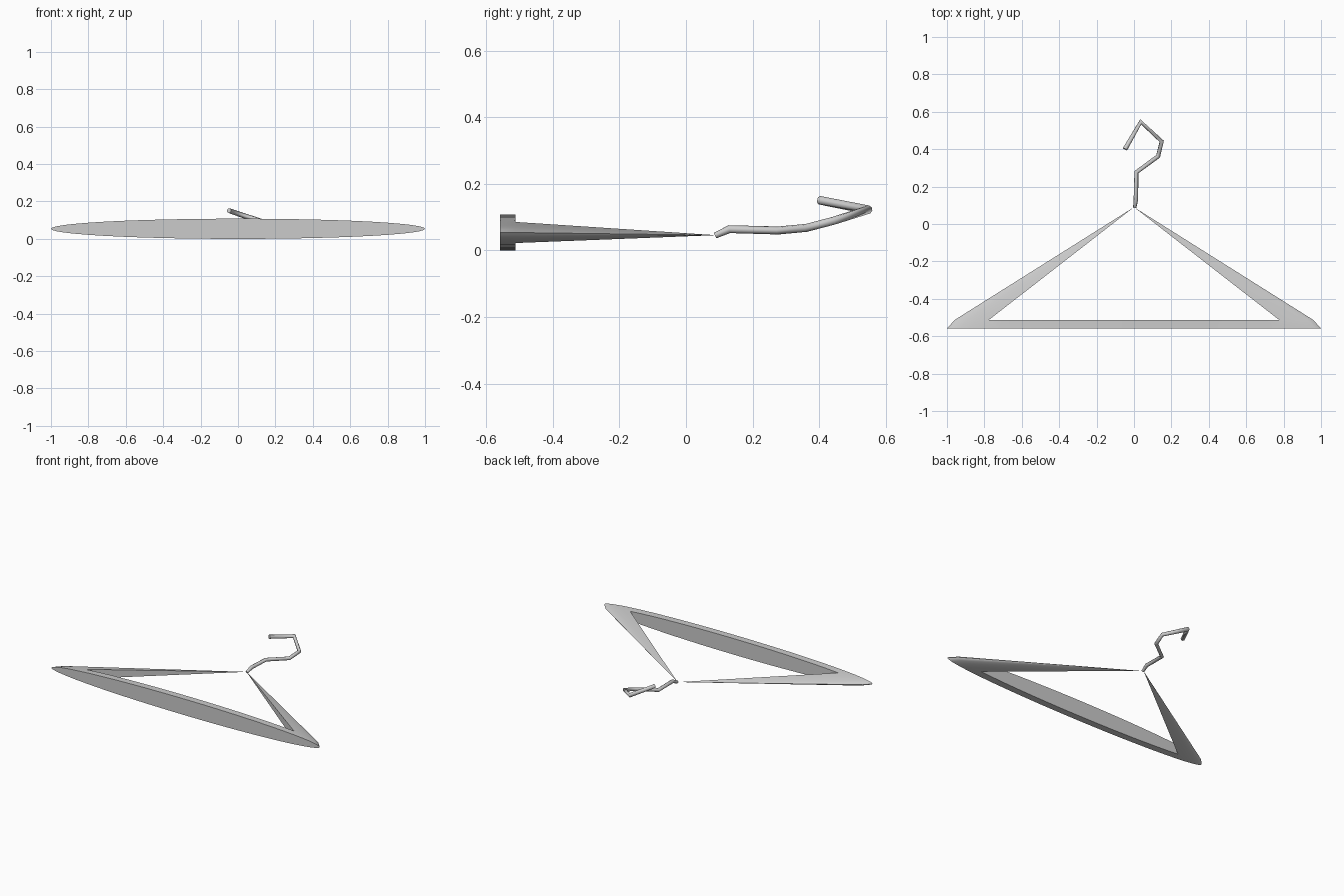
import bpy, bmesh, math

if "Cube" in bpy.data.objects:
    bpy.data.objects.remove(bpy.data.objects["Cube"])

ZC, HALF_H = 0.054, 0.054
FRONT, BACK = -0.558, -0.512
APEX = (0.0, 0.09, 0.046)
BACK_W, HOLE_X = 0.957, 0.775
SPLIT = math.acos(HOLE_X / BACK_W)      # ring angle where the arms meet the hole


def steps(a, b, n):
    return [a + (b - a) * i / n for i in range(n)]


# Ring angles: right end, top, left end, bottom
ends_n, mid_n = 10, 14
angles = (steps(-SPLIT, SPLIT, ends_n) + steps(SPLIT, math.pi - SPLIT, mid_n)
          + steps(math.pi - SPLIT, math.pi + SPLIT, ends_n)
          + steps(math.pi + SPLIT, 2 * math.pi - SPLIT, mid_n))
n = len(angles)

# Hanger frame: elliptical bottom bar, its two ends drawn out to the apex
bm = bmesh.new()


def ring(width, y):
    return [bm.verts.new((width * math.cos(a), y, ZC + HALF_H * math.sin(a)))
            for a in angles]


front, back = ring(1.0, FRONT), ring(BACK_W, BACK)
bm.faces.new(front)
for i in range(n):
    j = (i + 1) % n
    bm.faces.new((front[i], front[j], back[j], back[i]))

# Inner back face of the bar, between the arms
left_start = ends_n + mid_n
left_end = left_start + ends_n
bm.faces.new(back[ends_n:left_start + 1] + back[left_end:] + [back[0]])

# Tapering arms
tip = bm.verts.new(APEX)
for start in (0, left_start):
    for i in range(start, start + ends_n):
        bm.faces.new((back[i], back[i + 1], tip))
    bm.faces.new((back[start + ends_n], back[start], tip))

bmesh.ops.recalc_face_normals(bm, faces=bm.faces)
mesh = bpy.data.meshes.new("hanger_frame")
bm.to_mesh(mesh)
bm.free()
frame = bpy.data.objects.new("hanger_frame", mesh)
bpy.context.collection.objects.link(frame)
bpy.context.view_layer.objects.active = frame
frame.select_set(True)
bpy.ops.object.shade_smooth_by_angle(angle=math.radians(30))

# Angular wire hook: x, y, z, radius
path = [(0.004, 0.088, 0.045, 0.009), (0.010, 0.130, 0.064, 0.012),
        (0.013, 0.277, 0.060, 0.012), (0.129, 0.362, 0.068, 0.012),
        (0.148, 0.442, 0.089, 0.012), (0.036, 0.546, 0.122, 0.014),
        (-0.048, 0.400, 0.151, 0.013)]
curve = bpy.data.curves.new("hook", "CURVE")
curve.dimensions = "3D"
curve.bevel_depth = 1.0
curve.bevel_resolution = 2
curve.use_fill_caps = True
spline = curve.splines.new("POLY")
spline.points.add(len(path) - 1)
for p, (x, y, z, r) in zip(spline.points, path):
    p.co = (x, y, z, 1)
    p.radius = r
hook = bpy.data.objects.new("hook", curve)
bpy.context.collection.objects.link(hook)
